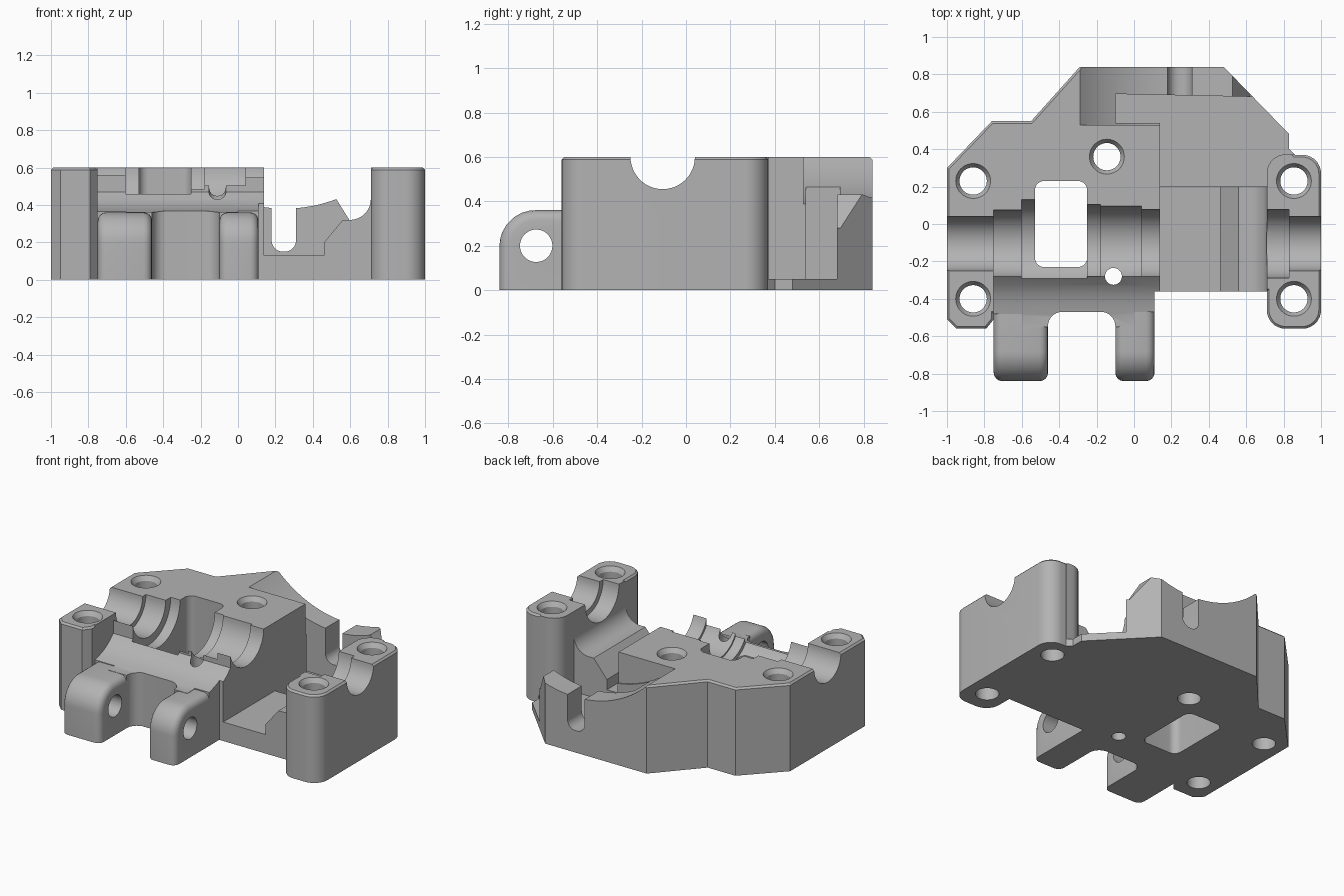
import bpy, bmesh, math
from mathutils import Vector, Matrix

old = bpy.data.objects.get("Cube")
if old:
    bpy.data.objects.remove(old, do_unlink=True)

grey = bpy.data.materials.new("plain grey")
grey.use_nodes = True
grey.diffuse_color = (0.45, 0.45, 0.45, 1)
grey.node_tree.nodes["Principled BSDF"].inputs["Base Color"].default_value = grey.diffuse_color

AXIS_Y, AXIS_Z, TOP = -0.105, 0.6, 0.6


def rounded(points, steps=7):
    """Replace each corner that carries a radius (x, y, r) by an arc."""
    out, n = [], len(points)
    for i, p in enumerate(points):
        c = Vector(p[:2])
        if len(p) < 3:
            out.append(c)
            continue
        u = (Vector(points[i - 1][:2]) - c).normalized()
        v = (Vector(points[(i + 1) % n][:2]) - c).normalized()
        half = u.angle(v) / 2
        a, b = c + u * p[2] / math.tan(half), c + v * p[2] / math.tan(half)
        centre = c + (u + v).normalized() * p[2] / math.sin(half)
        for k in range(steps + 1):
            d = a.lerp(b, k / steps) - centre
            out.append(centre + d.normalized() * p[2])
    return out


def to_object(name, bm):
    bmesh.ops.recalc_face_normals(bm, faces=bm.faces)
    mesh = bpy.data.meshes.new(name)
    bm.to_mesh(mesh)
    bm.free()
    mesh.materials.append(grey)
    ob = bpy.data.objects.new(name, mesh)
    bpy.context.collection.objects.link(ob)
    return ob


def prism(name, points, axis, lo, hi, rim=None, width=0.012, segments=1):
    """Extrude a profile along an axis; rim(edge) picks edges to bevel."""
    place = {"x": lambda p, t: (t, p.x, p.y),
             "y": lambda p, t: (p.x, t, p.y),
             "z": lambda p, t: (p.x, p.y, t)}[axis]
    bm = bmesh.new()
    pts = rounded(points)
    face = bm.faces.new([bm.verts.new(place(p, lo)) for p in pts])
    ext = bmesh.ops.extrude_face_region(bm, geom=[face])
    shift = Vector(place(Vector((0, 0)), hi - lo))
    bmesh.ops.translate(bm, vec=shift, verts=[g for g in ext["geom"] if isinstance(g, bmesh.types.BMVert)])
    bmesh.ops.recalc_face_normals(bm, faces=bm.faces)
    if rim:
        bmesh.ops.bevel(bm, geom=[e for e in bm.edges if rim(e)], offset=width,
                        segments=segments, profile=0.5, affect="EDGES")
    return to_object(name, bm)


def rod(axis, centre, lo, hi, r, r2=None, sides=48):
    """Round cutter; centre holds the two coordinates across the axis."""
    bm = bmesh.new()
    bmesh.ops.create_cone(bm, cap_ends=True, segments=sides, radius1=r, radius2=r2 or r, depth=hi - lo)
    mid, (a, b) = (lo + hi) / 2, centre
    turn, pos = {"x": (Matrix.Rotation(math.pi / 2, 4, "Y"), (mid, a, b)),
                 "y": (Matrix.Rotation(math.pi / 2, 4, "X"), (a, mid, b)),
                 "z": (Matrix(), (a, b, mid))}[axis]
    bmesh.ops.transform(bm, matrix=Matrix.Translation(pos) @ turn, verts=bm.verts)
    return to_object("cutter", bm)


def combine(ob, other, operation="DIFFERENCE"):
    mod = ob.modifiers.new("combine", "BOOLEAN")
    mod.operation, mod.solver, mod.object = operation, "EXACT", other
    bpy.context.view_layer.objects.active = ob
    bpy.ops.object.modifier_apply(modifier=mod.name)
    bpy.data.objects.remove(other, do_unlink=True)


def cut(points, axis, lo, hi):
    combine(housing, prism("cutter", points, axis, lo, hi))


# Full-height block with the plan outline
outline = [(-1, -.51), (-.95, -.56), (-.79, -.56), (-.75, -.51), (-.75, -.48), (-.6, -.48),
           (-.6, -.55), (-.46, -.55), (-.46, -.47, .075), (-.1, -.47, .075), (-.1, -.55),
           (0, -.55), (0, -.47), (.11, -.47), (.11, -.36), (.71, -.36), (.71, -.56, .1),
           (1, -.56, .1), (1, .37, .1), (.86, .37), (.83, .4), (.83, .48), (.48, .84),
           (-.29, .84), (-.55, .55), (-.76, .55), (-1, .3)]
housing = prism("housing", outline, "z", 0, TOP,
                rim=lambda e: all(v.co.z > TOP - .001 for v in e.verts))

# Lowered, hollow-curved front deck
cut([(-.28, .8), (-.28, .47), (-.33, .425), (-.38, .395), (-.43, .377), (-.49, .362),
     (-.9, .362), (-.9, .8)], "x", -.75, .3)

# Side channel with a ramp and a fillet up to the right-hand post
cut([(.14, .8), (.14, .13), (.46, .13), (.46, .2), (.56, .32), (.71, .32, .11), (.71, .8)],
    "y", -.7, .23)

# Deep back pocket, open to the left-rear diagonal
cut([(.14, .2), (.14, .54), (-.1, .54), (-.1, .695), (.62, .68), (.95, .68), (.95, .372),
     (.71, .372, .1), (.71, .2)], "z", .05, .8)

# Scooped top of the back wall, its slanted end and its slot
combine(housing, rod("y", (.25, 1.15), .53, 1, .77, sides=96))
cut([(.52, .44), (.62, .28), (.95, .28), (.95, .6)], "y", .6, 1)
cut([(.18, .8), (.18, .15, .06), (.31, .15, .06), (.31, .8)], "y", .6, 1)

# Stepped bearing seats along the shaft axis
for lo, hi, r in ((-1.1, -.75, .145), (-.75, -.6, .18), (-.6, -.25, .235), (-.25, -.18, .21),
                  (-.18, .04, .2), (.04, .3, .183), (.6, .83, .183), (.83, 1.1, .145)):
    combine(housing, rod("x", (AXIS_Y, AXIS_Z), lo - .001, hi, r))

# Rectangular window through the floor
cut([(-.53, -.23, .05), (-.25, -.23, .05), (-.25, .23, .05), (-.53, .23, .05)], "z", -.1, .9)

# Bolt holes with chamfered mouths, and the small oil hole
for x, y in ((-.86, .23), (-.86, -.4), (.855, .23), (.855, -.4), (-.145, .36)):
    combine(housing, rod("z", (x, y), -.1, .8, .073))
    combine(housing, rod("z", (x, y), TOP - .03, TOP + .01, .073, .1))
combine(housing, rod("z", (-.11, -.28), -.1, .8, .045))

# Hinge lugs with rounded tops and a cross hole
for lo, hi in ((-.75, -.46), (-.1, .11)):
    lug = prism("lug", [(-.84, 0), (-.84, .36, .16), (-.4, .36), (-.4, 0)], "x", lo, hi,
                rim=lambda e: (abs(e.verts[0].co.x - e.verts[1].co.x) < .001
                               and max(v.co.z for v in e.verts) > .01
                               and min(v.co.y for v in e.verts) < -.41),
                width=.045, segments=4)
    combine(housing, lug, "UNION")
    combine(housing, rod("x", (-.675, .2), lo - .05, hi + .05, .073))

# Smooth the curved walls, keep machined edges crisp
for ob in bpy.context.selected_objects:
    ob.select_set(False)
housing.select_set(True)
bpy.context.view_layer.objects.active = housing
bpy.ops.object.shade_smooth_by_angle(angle=math.radians(28))
